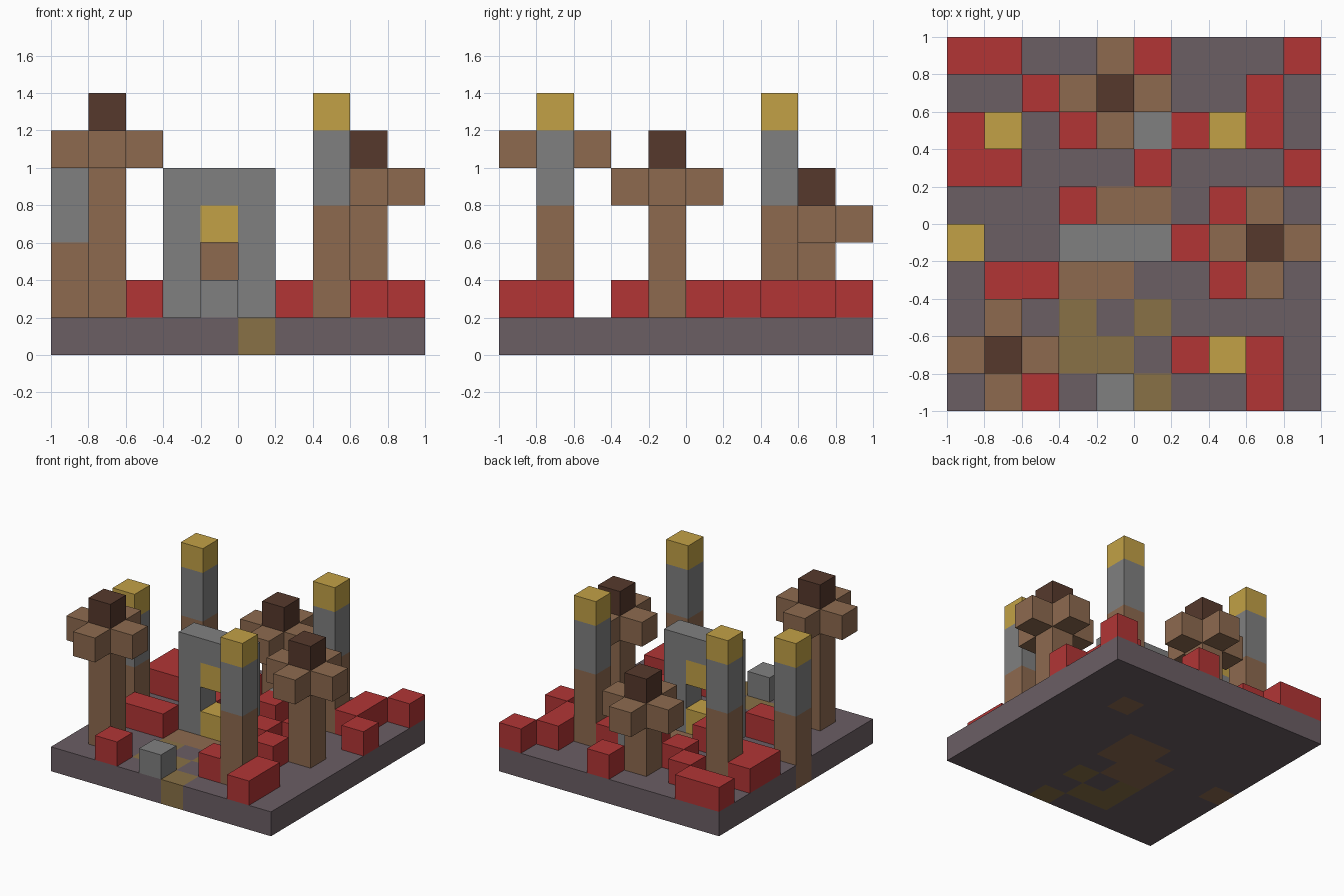
import bpy
import bmesh
from math import floor
from mathutils import Matrix, Vector

old = bpy.data.objects.get("Cube")
if old:
    bpy.data.objects.remove(old, do_unlink=True)

U = 0.2  # edge of one block


def material(name, rgb):
    linear = [((c / 255 + 0.055) / 1.055) ** 2.4 for c in rgb]
    m = bpy.data.materials.new(name)
    m.use_nodes = True
    m.diffuse_color = (*linear, 1)
    m.node_tree.nodes["Principled BSDF"].inputs["Base Color"].default_value = (*linear, 1)
    return m


ground = material("ground", (107, 94, 100))
red = material("red", (178, 53, 53))
wood = material("wood", (141, 106, 79))
dark_wood = material("dark wood", (86, 57, 44))
stone = material("stone", (128, 128, 128))
gold = material("gold", (194, 161, 70))
olive = material("olive", (137, 113, 70))


def finish(bm, name, mats):
    mesh = bpy.data.meshes.new(name)
    bm.to_mesh(mesh)
    bm.free()
    for m in mats:
        mesh.materials.append(m)
    obj = bpy.data.objects.new(name, mesh)
    bpy.context.collection.objects.link(obj)
    return obj


def block(name, mat, cell, size=(1, 1, 1)):
    """Box whose lowest corner is at a block cell, sized in blocks."""
    low, dims = Vector(cell) * U, Vector(size) * U
    centre = low + dims / 2 - Vector((1, 1, 0))
    bm = bmesh.new()
    bmesh.ops.create_cube(bm, size=1, matrix=Matrix.Translation(centre) @ Matrix.Diagonal((*dims, 1)))
    return finish(bm, name, [mat])


# Ground plan, back row first: r red block, s stone block, w wood floor, o olive floor
PLAN = [
    "rr...r...r",
    "..r.....r.",
    "r..r.srwr.",
    "rr...r...r",
    "...rww.r..",
    "w..wwwr...",
    ".rrww..r..",
    "...o.o....",
    "...oo.r.r.",
    "..r.so..r.",
]
rows = PLAN[::-1]

# Base slab, cut into tiles and coloured from the plan
bm = bmesh.new()
bmesh.ops.create_cube(bm, size=1, matrix=Matrix.Translation((0, 0, U / 2)) @ Matrix.Diagonal((2, 2, U, 1)))
for k in range(1, 10):
    for axis in (Vector((1, 0, 0)), Vector((0, 1, 0))):
        bmesh.ops.bisect_plane(bm, geom=bm.verts[:] + bm.edges[:] + bm.faces[:],
                               plane_co=axis * (k * U - 1), plane_no=axis)
for f in bm.faces:
    c = f.calc_center_median() * 0.999
    tile = rows[floor((c.y + 1) / U)][floor((c.x + 1) / U)]
    f.material_index = {"w": 1, "o": 2}.get(tile, 0)
finish(bm, "base", [ground, wood, olive])

# Low red walls (joined along each row) and small stone blocks
for j, row in enumerate(rows):
    i = 0
    while i < len(row):
        n = 1
        if row[i] == "r":
            while row[i:i + n + 1] == "r" * (n + 1):
                n += 1
            block("red_wall", red, (i, j, 1), (n, 1, 1))
        elif row[i] == "s":
            block("stone_block", stone, (i, j, 1))
        i += n

# Lamp posts: wood foot, stone shaft, gold lamp
for i, j, foot in ((7, 1, 3), (7, 7, 3), (1, 7, 3), (0, 4, 2)):
    block("post_foot", wood, (i, j, 1), (1, 1, foot))
    block("post_shaft", stone, (i, j, 1 + foot), (1, 1, 2))
    block("post_lamp", gold, (i, j, 3 + foot))

# Trees: trunk, four branches, dark top
for i, j, top in ((1, 1, 6), (4, 8, 4), (8, 4, 5)):
    block("tree_trunk", wood, (i, j, 1), (1, 1, top - 1))
    for dx, dy in ((1, 0), (-1, 0), (0, 1), (0, -1)):
        block("tree_branch", wood, (i + dx, j + dy, top - 1))
    block("tree_top", dark_wood, (i, j, top))

# Stone archway with a hanging lamp and a gold pedestal
for i in (3, 5):
    block("arch_pillar", stone, (i, 4, 1), (1, 1, 4))
block("arch_lintel", stone, (4, 4, 4))
block("arch_lamp", gold, (4, 4, 3))
block("arch_pedestal", gold, (4, 4, 1))
